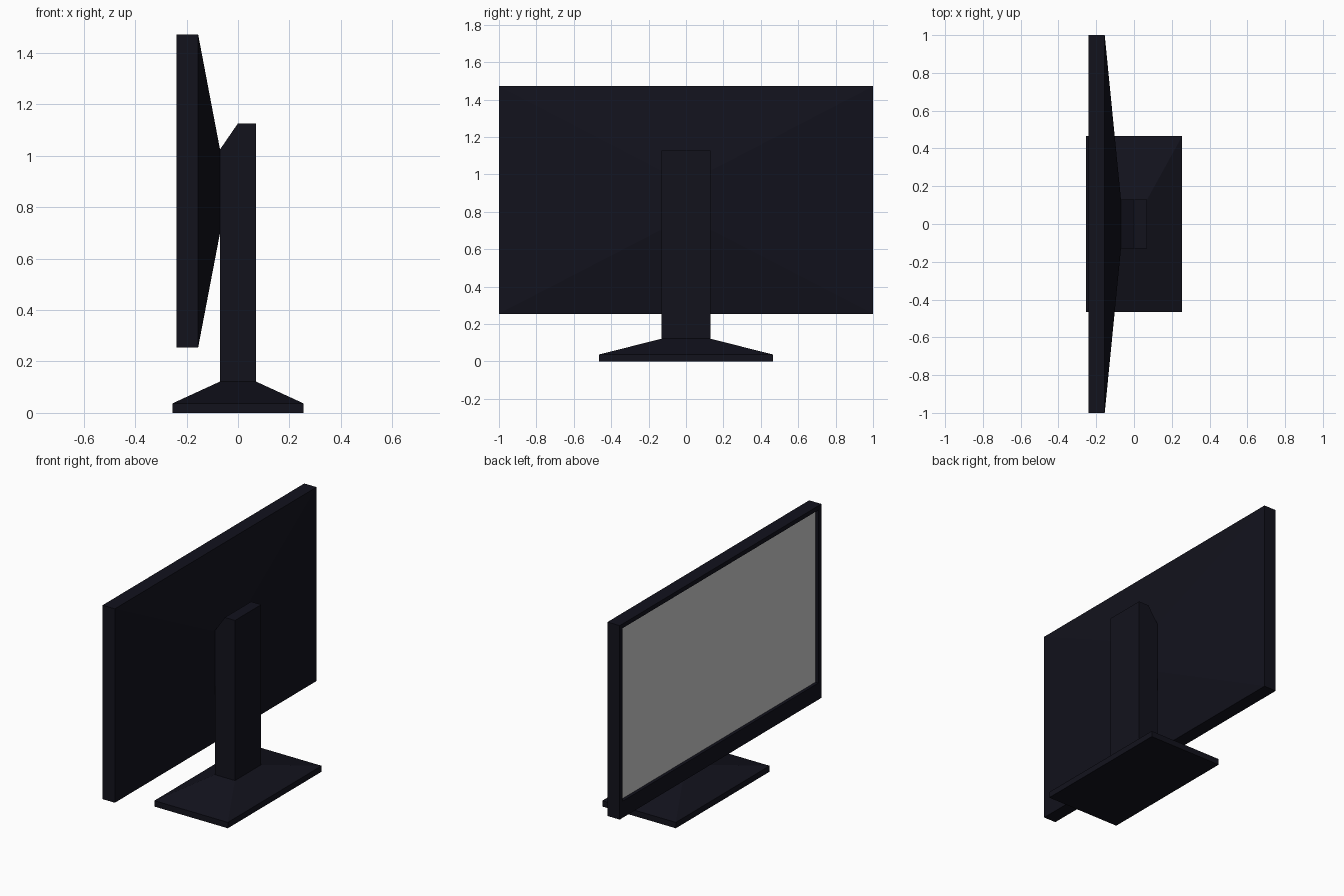
import bpy, bmesh

if "Cube" in bpy.data.objects:
    bpy.data.objects.remove(bpy.data.objects["Cube"])

dark = bpy.data.materials.new("dark_plastic")
dark.diffuse_color = (0.006, 0.006, 0.012, 1)
dark.use_nodes = True
dark.node_tree.nodes["Principled BSDF"].inputs["Base Color"].default_value = dark.diffuse_color


def loft(name, rings, mat=None, cap_start=True, cap_end=True):
    """Join a run of four-cornered rings into a flat-faced part."""
    bm = bmesh.new()
    loops = [[bm.verts.new(p) for p in ring] for ring in rings]
    for a, b in zip(loops, loops[1:]):
        for i in range(len(a)):
            j = (i + 1) % len(a)
            bm.faces.new((a[i], a[j], b[j], b[i]))
    if cap_start:
        bm.faces.new(loops[0][::-1])
    if cap_end:
        bm.faces.new(loops[-1])
    bmesh.ops.recalc_face_normals(bm, faces=bm.faces)
    mesh = bpy.data.meshes.new(name)
    bm.to_mesh(mesh)
    bm.free()
    obj = bpy.data.objects.new(name, mesh)
    bpy.context.collection.objects.link(obj)
    if mat:
        mesh.materials.append(mat)
    return obj


def upright(x, y, z0, z1):
    """Rectangle facing along x."""
    return [(x, -y, z0), (x, y, z0), (x, y, z1), (x, -y, z1)]


def level(hx, hy, z):
    """Rectangle facing up."""
    return [(-hx, -hy, z), (hx, -hy, z), (hx, hy, z), (-hx, hy, z)]


# Display housing: recess floor, bezel, rim and tapered back
loft("display_housing", [
    upright(-0.218, 0.97, 0.36, 1.445),
    upright(-0.24, 0.97, 0.36, 1.445),
    upright(-0.24, 1.0, 0.255, 1.472),
    upright(-0.155, 1.0, 0.255, 1.472),
    upright(-0.07, 0.14, 0.70, 1.025),
], dark)

# Screen: thin grey sheet lying in the recess, facing -x
screen = loft("screen", [upright(-0.22, 0.97, 0.36, 1.445)],
              cap_start=False)
if screen.data.polygons[0].normal.x > 0:
    screen.data.flip_normals()

# Stand column: side profile with sloped top front edge, swept across y
profile = [(-0.07, 0.11), (0.07, 0.11), (0.07, 1.127), (0.0, 1.127), (-0.07, 1.025)]
loft("stand_column", [[(x, y, z) for x, z in profile] for y in (-0.13, 0.13)], dark)

# Stand base: flat plate rising to meet the column
loft("stand_base", [
    level(0.255, 0.465, 0.0),
    level(0.255, 0.465, 0.037),
    level(0.07, 0.13, 0.122),
], dark)
